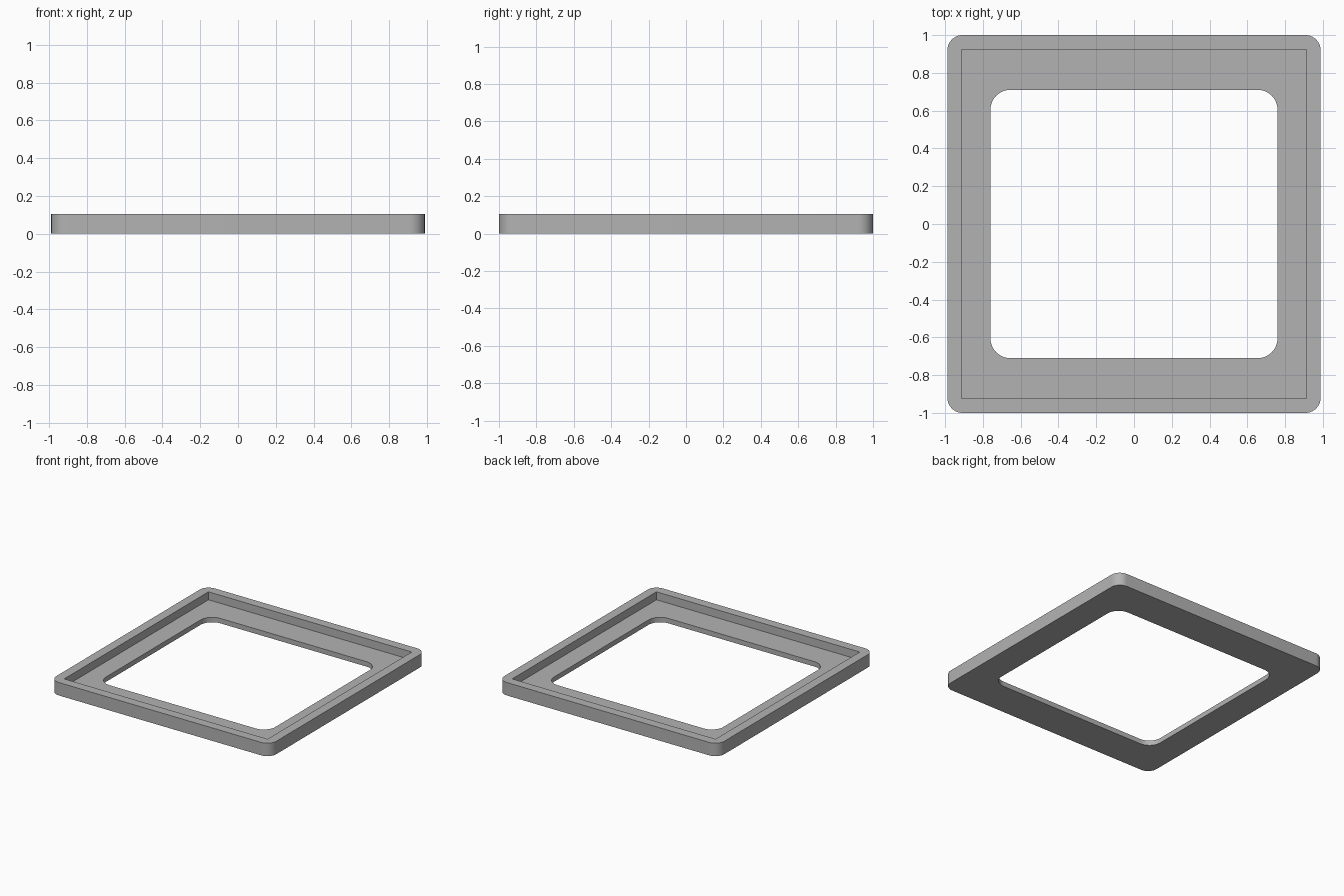
import bpy, bmesh, math

cube = bpy.data.objects.get("Cube")
if cube:
    bpy.data.objects.remove(cube, do_unlink=True)

HEIGHT = 0.105
FLOOR = 0.04

grey = bpy.data.materials.new("mid grey")
grey.use_nodes = True
colour = (0.45, 0.45, 0.45, 1)
grey.diffuse_color = colour
grey.node_tree.nodes["Principled BSDF"].inputs["Base Color"].default_value = colour


def slab(name, half_x, half_y, bottom, top, radius=0.0, steps=10):
    """Upright slab with optionally rounded vertical corners."""
    points = []
    for i, (sx, sy) in enumerate([(1, 1), (-1, 1), (-1, -1), (1, -1)]):
        cx, cy = sx * (half_x - radius), sy * (half_y - radius)
        for k in range(steps + 1 if radius else 1):
            a = math.pi / 2 * (i + k / steps)
            points.append((cx + radius * math.cos(a), cy + radius * math.sin(a), bottom))
    bm = bmesh.new()
    base = bm.faces.new([bm.verts.new(p) for p in points])
    grown = bmesh.ops.extrude_face_region(bm, geom=[base])["geom"]
    bmesh.ops.translate(bm, vec=(0, 0, top - bottom),
                        verts=[v for v in grown if isinstance(v, bmesh.types.BMVert)])
    bmesh.ops.recalc_face_normals(bm, faces=bm.faces)
    mesh = bpy.data.meshes.new(name)
    bm.to_mesh(mesh)
    bm.free()
    mesh.materials.append(grey)
    obj = bpy.data.objects.new(name, mesh)
    bpy.context.collection.objects.link(obj)
    return obj


# Outer body, the square-cornered recess and the rounded opening
frame = slab("frame", 0.988, 1.0, 0, HEIGHT, radius=0.08)
cutters = [
    slab("recess_cutter", 0.913, 0.925, FLOOR, HEIGHT + 0.1),
    slab("opening_cutter", 0.76, 0.71, -0.1, HEIGHT + 0.2, radius=0.105),
]

bpy.ops.object.select_all(action="DESELECT")
frame.select_set(True)
bpy.context.view_layer.objects.active = frame
for cutter in cutters:
    cutter.hide_render = True
    cut = frame.modifiers.new(cutter.name, "BOOLEAN")
    cut.operation = "DIFFERENCE"
    cut.solver = "EXACT"
    cut.object = cutter
    bpy.ops.object.modifier_apply(modifier=cut.name)
    bpy.data.objects.remove(cutter, do_unlink=True)

# Smooth rounded corners, crisp edges elsewhere
bpy.ops.object.shade_smooth_by_angle(angle=math.radians(30))
